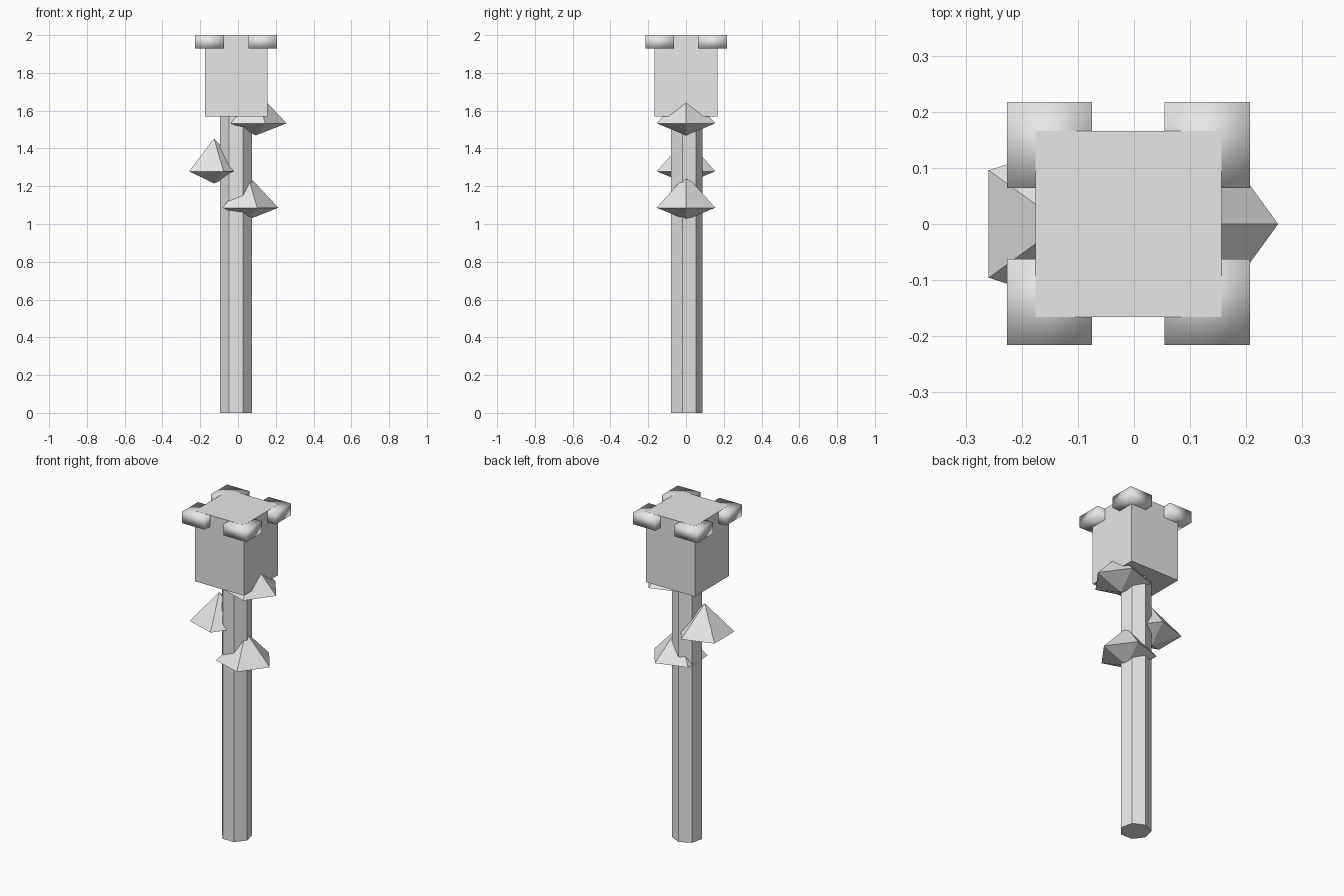
import bpy
import bmesh
from math import pi
from mathutils import Matrix

default = bpy.data.objects.get("Cube")
if default:
    bpy.data.objects.remove(default, do_unlink=True)

grey = bpy.data.materials.new("plain_grey")
grey.use_nodes = True
grey.diffuse_color = (0.8, 0.8, 0.8, 1)
grey.node_tree.nodes["Principled BSDF"].inputs["Base Color"].default_value = (0.8, 0.8, 0.8, 1)


def finish(name, bm, location, smooth=False):
    bmesh.ops.recalc_face_normals(bm, faces=bm.faces)
    for face in bm.faces:
        face.smooth = smooth
    mesh = bpy.data.meshes.new(name)
    bm.to_mesh(mesh)
    bm.free()
    mesh.materials.append(grey)
    obj = bpy.data.objects.new(name, mesh)
    obj.location = location
    bpy.context.collection.objects.link(obj)
    return obj


def box(name, size, location, smooth=False):
    bm = bmesh.new()
    bmesh.ops.create_cube(bm, size=1, matrix=Matrix.Diagonal((*size, 1)))
    return finish(name, bm, location, smooth)


def spike(name, x, z, radius=0.163, rise=0.174, drop=0.064):
    """Five-sided double pyramid with one corner towards +x."""
    bm = bmesh.new()
    ring = [bm.verts.new(Matrix.Rotation(i * 2 * pi / 5, 3, 'Z') @ Matrix.Identity(3).col[0] * radius)
            for i in range(5)]
    for tip_height in (rise, -drop):
        tip = bm.verts.new((0, 0, tip_height))
        for i in range(5):
            bm.faces.new((ring[i], ring[(i + 1) % 5], tip))
    return finish(name, bm, (x, 0, z))


# Seven-sided shaft, flat side forward
AXIS = -0.01
bm = bmesh.new()
bmesh.ops.create_cone(bm, cap_ends=True, segments=7, radius1=0.087, radius2=0.087,
                      depth=1.7, matrix=Matrix.Rotation(pi / 2, 4, 'Z'))
# Put one corner exactly towards the back
back = max(bm.verts, key=lambda v: v.co.y).co
bmesh.ops.rotate(bm, verts=bm.verts,
                 matrix=Matrix.Rotation(back.xy.angle_signed((0, 1)) * -1, 3, 'Z'))
finish("shaft", bm, (AXIS, 0, 0.85))

# Block head
box("head", (0.331, 0.331, 0.43), (AXIS, 0, 1.785))

# Softly shaded corner studs, just under the head's top face
for side, sx in (("left", 1), ("right", -1)):
    for end, sy in (("front", -1), ("back", 1)):
        box(f"{end}_{side}_stud", (0.152, 0.153, 0.07),
            (AXIS + sx * 0.1405, 0.001 + sy * 0.14, 1.9645), smooth=True)

# Spikes around the upper shaft
spike("upper_spike", 0.094, 1.533)
spike("middle_spike", -0.127, 1.279)
spike("lower_spike", 0.051, 1.086)
